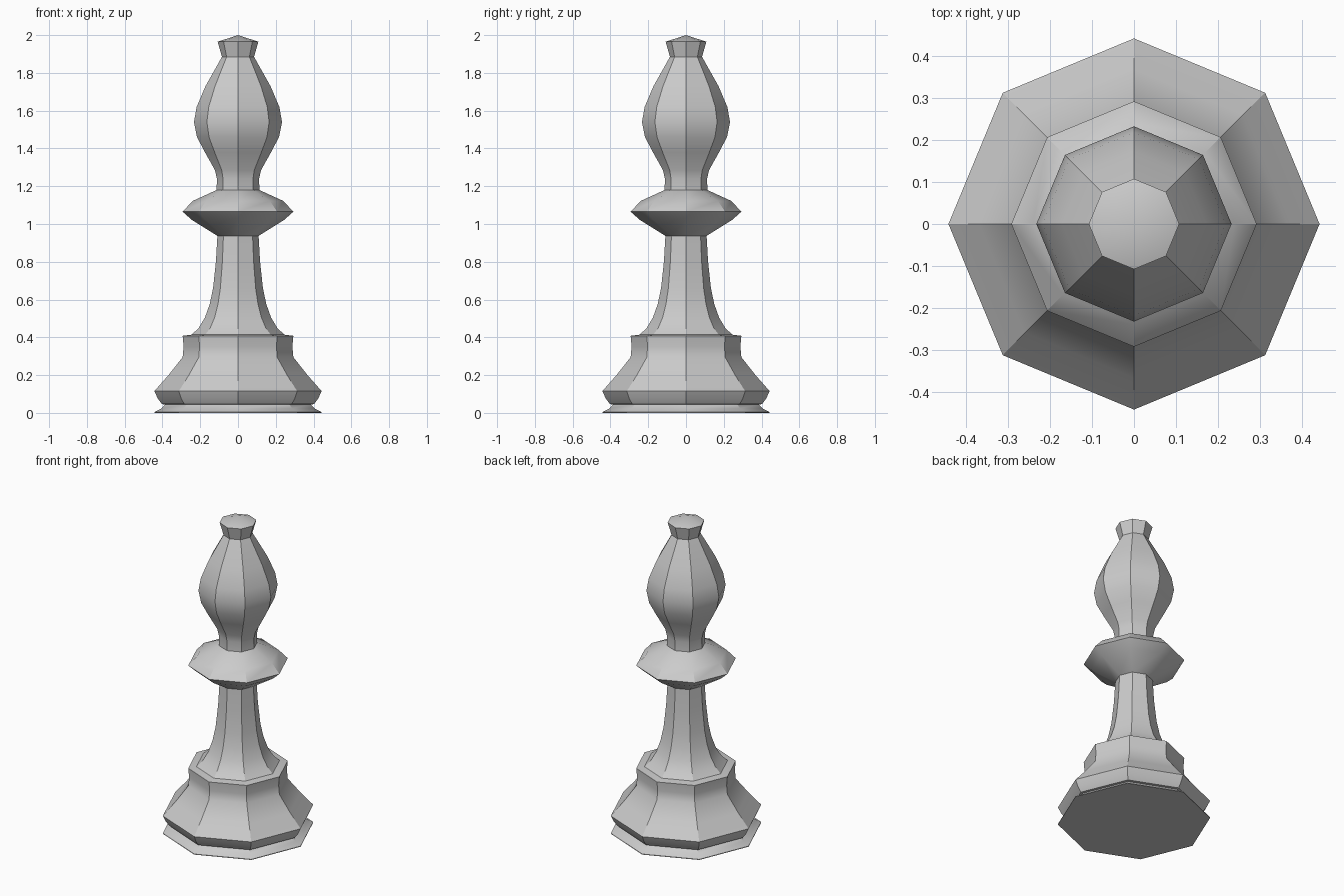
import bpy, bmesh
from math import cos, sin, tau, radians

if "Cube" in bpy.data.objects:
    bpy.data.objects.remove(bpy.data.objects["Cube"])

SIDES = 8

# Profile as (corner radius, height), grouped by part from floor to tip
foot = [(0.443, 0.0), (0.443, 0.004), (0.405, 0.024), (0.385, 0.045)]
base = [(0.402, 0.046), (0.424, 0.075), (0.443, 0.115), (0.368, 0.2), (0.293, 0.295)]
rim = [(0.288, 0.35), (0.293, 0.408), (0.245, 0.414)]
stem = [(0.208, 0.45), (0.175, 0.505), (0.15, 0.575), (0.132, 0.66), (0.117, 0.8), (0.109, 0.937)]
collar = [(0.245, 1.022), (0.293, 1.065), (0.24, 1.122), (0.113, 1.18)]
head = [(0.112, 1.24), (0.122, 1.285), (0.175, 1.38), (0.217, 1.46), (0.233, 1.54),
        (0.219, 1.62), (0.172, 1.73), (0.085, 1.885)]
finial = [(0.108, 1.965)]
TIP = 2.0


def lathe(name, profile, tip):
    """Turn a profile into a closed faceted solid with a pointed top."""
    bm = bmesh.new()
    rings = [[bm.verts.new((r * cos(tau * i / SIDES), r * sin(tau * i / SIDES), z))
              for i in range(SIDES)] for r, z in profile]
    apex = bm.verts.new((0, 0, tip))
    bm.faces.new(rings[0][::-1])
    for i in range(SIDES):
        j = (i + 1) % SIDES
        for lo, hi in zip(rings, rings[1:]):
            bm.faces.new((lo[i], lo[j], hi[j], hi[i]))
        bm.faces.new((rings[-1][i], rings[-1][j], apex))
    mesh = bpy.data.meshes.new(name)
    bm.to_mesh(mesh)
    bm.free()
    obj = bpy.data.objects.new(name, mesh)
    bpy.context.collection.objects.link(obj)
    return obj


# One turned solid: crisp facet corners, smooth along the profile curves
piece = lathe("chess_piece", foot + base + rim + stem + collar + head + finial, TIP)
bpy.context.view_layer.objects.active = piece
piece.select_set(True)
bpy.ops.object.shade_smooth_by_angle(angle=radians(32))
